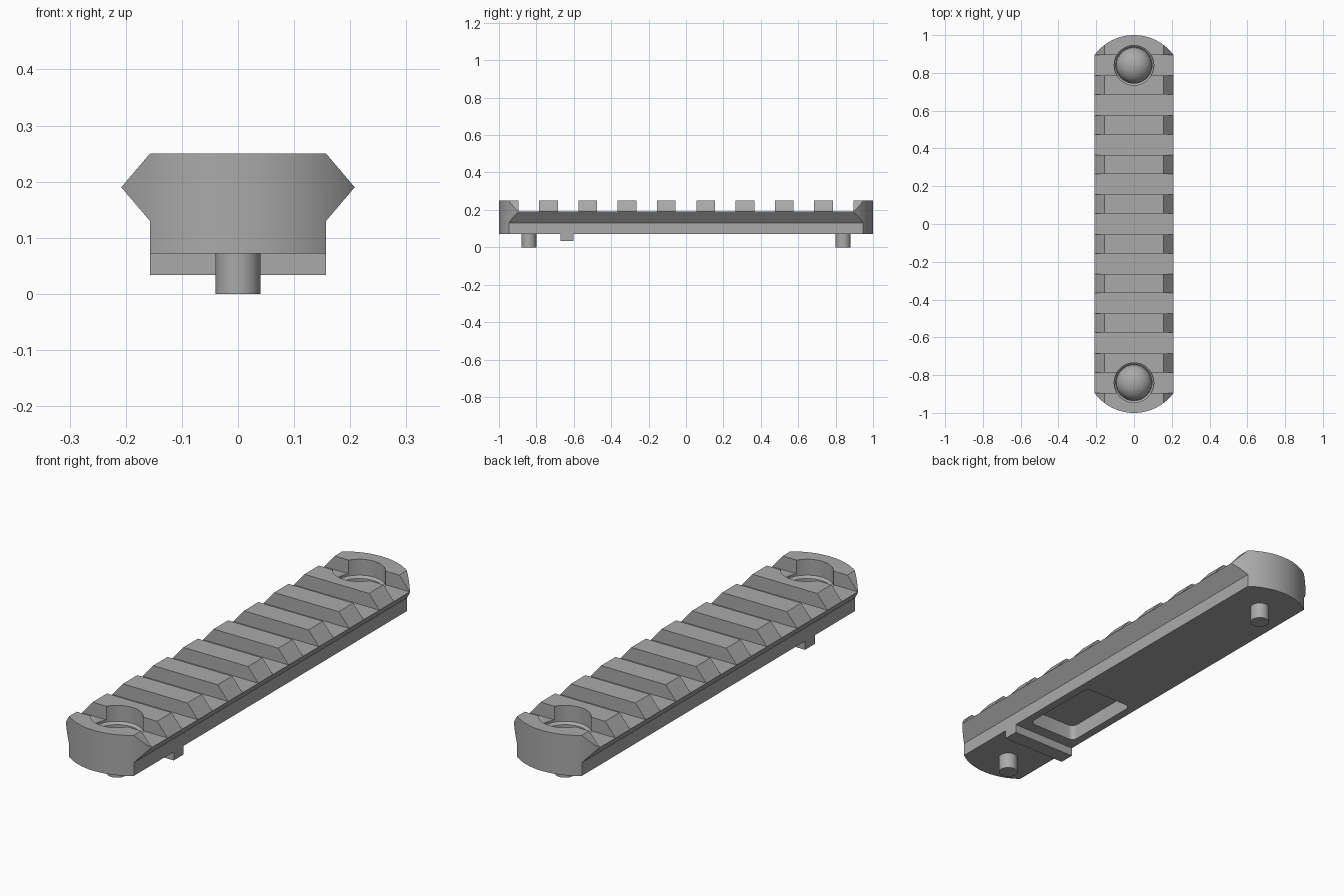
import bpy, bmesh, math
from mathutils import Vector

if "Cube" in bpy.data.objects:
    bpy.data.objects.remove(bpy.data.objects["Cube"])

grey = bpy.data.materials.new("satin grey")
grey.use_nodes = True
grey.diffuse_color = (0.4, 0.4, 0.4, 1)
grey.node_tree.nodes["Principled BSDF"].inputs["Base Color"].default_value = (0.4, 0.4, 0.4, 1)


def make(name, bm):
    bmesh.ops.recalc_face_normals(bm, faces=bm.faces)
    mesh = bpy.data.meshes.new(name)
    bm.to_mesh(mesh)
    bm.free()
    mesh.materials.append(grey)
    obj = bpy.data.objects.new(name, mesh)
    bpy.context.collection.objects.link(obj)
    return obj


def prism(name, points, direction):
    """Extrude a closed outline of 3D points along a vector."""
    bm = bmesh.new()
    face = bm.faces.new([bm.verts.new(p) for p in points])
    new = bmesh.ops.extrude_face_region(bm, geom=[face])["geom"]
    bmesh.ops.translate(bm, vec=Vector(direction),
                        verts=[v for v in new if isinstance(v, bmesh.types.BMVert)])
    return make(name, bm)


def box(name, low, high):
    (x0, y0, z0), (x1, y1, z1) = low, high
    return prism(name, [(x0, y0, z0), (x1, y0, z0), (x1, y1, z0), (x0, y1, z0)], (0, 0, z1 - z0))


def lathe(name, profile, y):
    """Spin a radius/height profile around a vertical axis at y."""
    bm = bmesh.new()
    verts = [bm.verts.new((r, 0, z)) for r, z in profile]
    edges = [bm.edges.new(pair) for pair in zip(verts, verts[1:])]
    bmesh.ops.spin(bm, geom=verts + edges, cent=(0, 0, 0), axis=(0, 0, 1),
                   angle=math.tau, steps=48)
    bmesh.ops.remove_doubles(bm, verts=bm.verts, dist=0.0001)
    bmesh.ops.translate(bm, vec=(0, y, 0), verts=bm.verts)
    return make(name, bm)


def boolean(target, cutter, operation="DIFFERENCE"):
    mod = target.modifiers.new("cut", "BOOLEAN")
    mod.operation, mod.solver, mod.object = operation, "EXACT", cutter
    bpy.context.view_layer.objects.active = target
    bpy.ops.object.modifier_apply(modifier=mod.name)
    bpy.data.objects.remove(cutter)


def smooth(obj):
    bpy.ops.object.select_all(action="DESELECT")
    obj.select_set(True)
    bpy.context.view_layer.objects.active = obj
    bpy.ops.object.shade_smooth_by_angle(angle=math.radians(30))


BASE, FLOOR, TOP = 0.072, 0.19, 0.25
NECK, WIDE = 0.157, 0.208

# Rail body: dovetail section with rounded ends
half = [(NECK, BASE), (NECK, 0.13), (WIDE, FLOOR), (NECK, TOP)]
section = half + [(-x, z) for x, z in reversed(half)]
body = prism("rail_body", [(x, -1.1, z) for x, z in section], (0, 2.2, 0))

radius, sweep, steps = 0.26, math.radians(60), 40
arc = [(radius * math.sin(a), 1 - radius + radius * math.cos(a))
       for a in (sweep * (2 * i / steps - 1) for i in range(steps + 1))]
outline = arc + [(-x, -y) for x, y in arc]
boolean(body, prism("end_outline", [(x, y, -0.1) for x, y in outline], (0, 0, 0.6)), "INTERSECT")

# Cross slots
pitch, slot = 0.21, 0.11
for i in range(-4, 5):
    y = i * pitch
    boolean(body, box("slot_cutter", (-0.4, y - slot / 2, FLOOR), (0.4, y + slot / 2, 0.4)))

# Screw counterbores with a bevelled seat
SCREW = 0.84
for side in (-1, 1):
    boolean(body, lathe("bore_cutter", [(0, 0.1), (0.095, 0.1), (0.095, 0.17),
                                        (0.105, 0.18), (0.105, 0.4), (0, 0.4)], side * SCREW))

# Rounded pocket in the underside
r, pocket = 0.025, []
for k, (sx, sy) in enumerate([(1, 1), (-1, 1), (-1, -1), (1, -1)]):
    for j in range(7):
        a = math.pi / 2 * (k + j / 6)
        pocket.append((sx * (0.12 - r) + r * math.cos(a),
                       -0.36 + sy * (0.19 - r) + r * math.sin(a), 0))
boolean(body, prism("pocket_cutter", pocket, (0, 0, 0.14)))
smooth(body)

# Locating lug
box("locating_lug", (-NECK, -0.67, 0.034), (NECK, -0.602, BASE))

# Domed screws with shanks through the underside
for name, side in (("front_screw", -1), ("back_screw", 1)):
    dome = [(0.094 * math.cos(a), 0.11 + 0.076 * math.sin(a))
            for a in (math.pi / 2 * i / 12 for i in range(12))]
    smooth(lathe(name, [(0, 0), (0.04, 0), (0.04, 0.1), (0.094, 0.1)] + dome + [(0, 0.186)],
                 side * SCREW))
